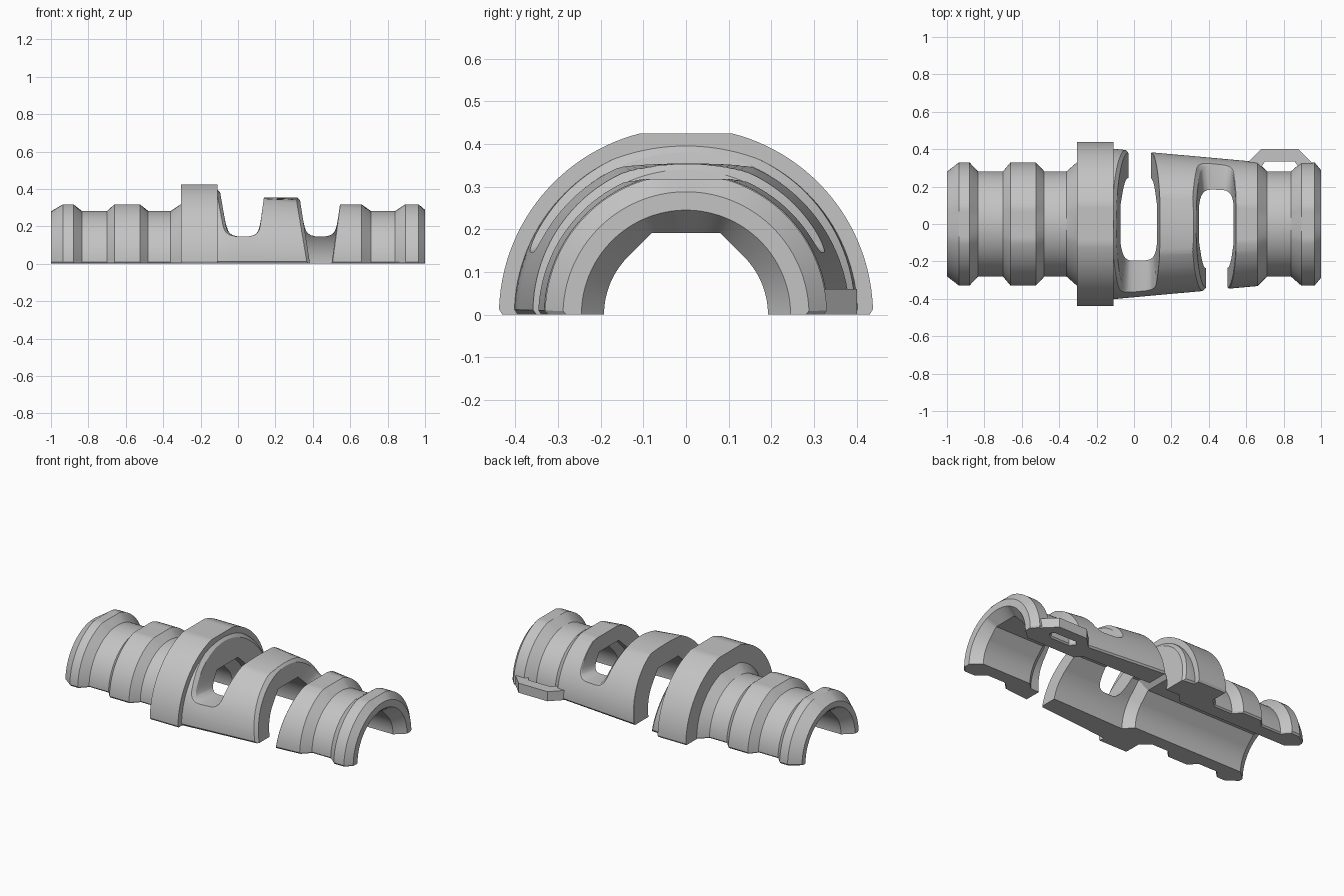
import bpy, bmesh, math

cube = bpy.data.objects.get("Cube")
if cube:
    bpy.data.objects.remove(cube, do_unlink=True)

grey = bpy.data.materials.new("plain_grey")
grey.use_nodes = True
grey.diffuse_color = (0.55, 0.55, 0.55, 1)
grey.node_tree.nodes["Principled BSDF"].inputs["Base Color"].default_value = (0.55, 0.55, 0.55, 1)


def loft(name, rings):
    """Closed solid from a row of matching closed cross-sections."""
    bm = bmesh.new()
    rows = [[bm.verts.new(p) for p in ring] for ring in rings]
    n = len(rows[0])
    for a, b in zip(rows, rows[1:]):
        for i in range(n):
            j = (i + 1) % n
            bm.faces.new((a[i], a[j], b[j], b[i]))
    bm.faces.new(rows[0])
    bm.faces.new(rows[-1][::-1])
    bmesh.ops.recalc_face_normals(bm, faces=bm.faces)
    mesh = bpy.data.meshes.new(name)
    bm.to_mesh(mesh)
    bm.free()
    mesh.materials.append(grey)
    obj = bpy.data.objects.new(name, mesh)
    bpy.context.collection.objects.link(obj)
    return obj


def half_ring(name, outer, inner, steps=64):
    """Half revolve about x with a small chamfer along the bottom edges.
    Outer points are (x, radius, flat height), inner (x, radius, faceted roof)."""
    rings = []
    tiny = 0.03
    angles = [0, tiny] + [math.pi * k / steps for k in range(1, steps)] + [math.pi - tiny, math.pi]
    for t in angles:
        deg = math.degrees(t)
        c, s = math.cos(t), math.sin(t)
        trim = 0.008 if t in (0, math.pi) else 0
        ring = [(x, (r - trim) * c, min(r * s, cap)) for x, r, cap in outer]
        for x, r, faceted in reversed(inner):
            if faceted and 40 < deg < 140:
                off = (deg + 22.5) % 45 - 22.5
                r = r / math.cos(math.radians(off))
            ring.append((x, r * c, r * s))
        rings.append(ring)
    return loft(name, rings)


def slot_cutter(name, left, right, radius, side):
    """Tapered, flared slot with a flat rounded floor on one side.
    left and right are x at (z = 0, z = 0.35)."""
    floor, rnd, rings = 0.147, 0.05, []
    angles = [0, 1, 2, 4, 6, 9, 12, 15, 18, 22] + list(range(27, 232, 5))
    for a in angles:
        c, s = math.cos(math.radians(a)), math.sin(math.radians(a))
        lo, hi = [], []
        for r, flare in ((0.21, 0), (radius - 0.02, 0), (radius + 0.03, 0.04)):
            d = -floor * s + math.sqrt((floor * s) ** 2 - floor ** 2 + r * r)
            y, z = -side * d * c, floor + d * s
            inset = 0
            if a < 80 and z - floor < rnd:
                inset = rnd - math.sqrt(max(0, rnd ** 2 - (rnd - z + floor) ** 2))
            f = z / 0.35
            lo.append((left[0] + (left[1] - left[0]) * f + inset - flare, y, z))
            hi.append((right[0] + (right[1] - right[0]) * f - inset + flare, y, z))
        rings.append(lo + hi[::-1])
    obj = loft(name, rings)
    obj.hide_render = True
    return obj


def smooth(obj):
    bpy.ops.object.select_all(action="DESELECT")
    obj.select_set(True)
    bpy.context.view_layer.objects.active = obj
    bpy.ops.object.shade_smooth_by_angle(angle=math.radians(25))


# Main half tube: ribbed grip, tapered body, ribbed end
LOW, MID, FREE = 0.318, 0.355, 1
outer = [(-1, 0.28, LOW), (-0.935, 0.33, LOW), (-0.88, 0.33, LOW), (-0.835, 0.282, LOW),
         (-0.7, 0.282, LOW), (-0.66, 0.33, LOW), (-0.525, 0.33, LOW), (-0.48, 0.282, LOW),
         (-0.36, 0.282, LOW), (-0.305, 0.33, LOW), (-0.25, 0.38, FREE), (-0.11, 0.402, FREE),
         (0.02, 0.39, FREE), (0.03, 0.389, MID), (0.43, 0.353, MID), (0.44, 0.352, LOW),
         (0.66, 0.332, LOW), (0.71, 0.282, LOW), (0.84, 0.282, LOW), (0.895, 0.33, LOW),
         (0.965, 0.33, LOW), (1, 0.288, LOW)]
# Narrow bores at both ends, wide chamber under the slots
inner = [(-1, 0.245, False), (-0.94, 0.192, True), (-0.17, 0.192, True), (-0.12, 0.248, True),
         (0.56, 0.232, True), (0.6, 0.192, True), (0.94, 0.192, True), (1, 0.245, False)]
body = half_ring("tube_body", outer, inner)

# Two opposed slots
cutters = [slot_cutter("slot_cutter_a", (-0.03, -0.09), (0.09, 0.138), 0.4, 1),
           slot_cutter("slot_cutter_b", (0.385, 0.33), (0.5, 0.55), 0.36, -1)]
bpy.context.view_layer.objects.active = body
for cutter in cutters:
    mod = body.modifiers.new("slot", "BOOLEAN")
    mod.operation = "DIFFERENCE"
    mod.solver = "EXACT"
    mod.object = cutter
    bpy.ops.object.modifier_apply(modifier=mod.name)
    bpy.data.objects.remove(cutter, do_unlink=True)
smooth(body)

# Raised collar with a flat top
collar = half_ring("collar", [(-0.305, 0.438, 0.425), (-0.11, 0.438, 0.425)],
                   [(-0.305, 0.3, False), (-0.11, 0.3, False)])
smooth(collar)

# Side loop
arch = [((0.6, 0.32), (0.66, 0.275)), ((0.68, 0.4), (0.7, 0.333)),
        ((0.88, 0.4), (0.86, 0.333)), ((0.97, 0.31), (0.9, 0.275))]
loft("side_loop", [[(*o, 0), (*i, 0), (*i, 0.06), (*o, 0.06)] for o, i in arch])
